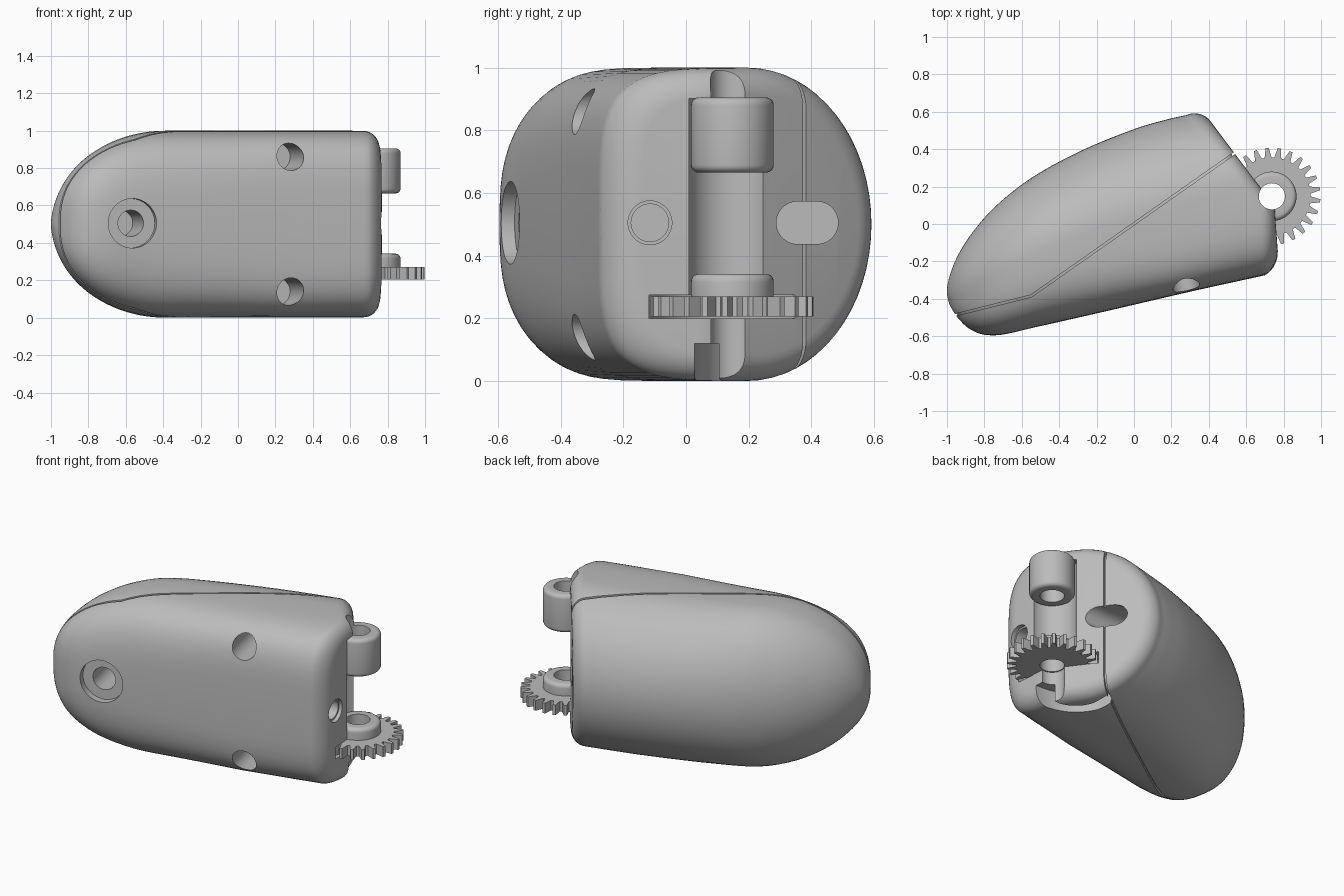
import bpy, bmesh
from math import sin, cos, pi, sqrt, radians
from mathutils import Vector

cube = bpy.data.objects.get("Cube")
if cube:
    bpy.data.objects.remove(cube)

grey = bpy.data.materials.new("plain_grey")
grey.use_nodes = True
grey.diffuse_color = (0.5, 0.5, 0.5, 1)
grey.node_tree.nodes["Principled BSDF"].inputs["Base Color"].default_value = (0.5, 0.5, 0.5, 1)


def make(name, verts, faces):
    """Mesh object with consistent outward normals."""
    mesh = bpy.data.meshes.new(name)
    mesh.from_pydata(verts, [], faces)
    bm = bmesh.new()
    bm.from_mesh(mesh)
    bmesh.ops.remove_doubles(bm, verts=bm.verts, dist=1e-5)
    bmesh.ops.recalc_face_normals(bm, faces=bm.faces)
    bm.to_mesh(mesh)
    bm.free()
    mesh.materials.append(grey)
    obj = bpy.data.objects.new(name, mesh)
    bpy.context.collection.objects.link(obj)
    return obj


def smooth(obj, angle=32):
    bpy.ops.object.select_all(action='DESELECT')
    obj.select_set(True)
    bpy.context.view_layer.objects.active = obj
    bpy.ops.object.shade_smooth_by_angle(angle=radians(angle))


def cut(obj, tool):
    """Subtract the tool and discard it."""
    mod = obj.modifiers.new("cut", 'BOOLEAN')
    mod.operation, mod.solver, mod.object = 'DIFFERENCE', 'EXACT', tool
    bpy.ops.object.select_all(action='DESELECT')
    bpy.context.view_layer.objects.active = obj
    bpy.ops.object.modifier_apply(modifier=mod.name)
    bpy.data.objects.remove(tool)


def prism(name, outline, z0, z1):
    n = len(outline)
    verts = [(x, y, z) for z in (z0, z1) for x, y in outline]
    sides = [(i, (i + 1) % n, n + (i + 1) % n, n + i) for i in range(n)]
    return make(name, verts, sides + [tuple(range(n)), tuple(range(n, 2 * n))])


def rod(radius, start, direction, length, wide=1.0):
    """Cylinder cutter from a start point; wide stretches it sideways."""
    d = Vector(direction).normalized()
    side = d.cross(Vector((0, 0, 1)))
    side = side.normalized() if side.length > 0.01 else Vector((1, 0, 0))
    up = side.cross(d)
    n, verts = 48, []
    for k in (0, length):
        for i in range(n):
            a = 2 * pi * i / n
            shift = (wide - 1) * radius * (1 if cos(a) > 0 else -1)
            verts.append(Vector(start) + d * k + side * (radius * cos(a) + shift) + up * radius * sin(a))
    sides = [(i, (i + 1) % n, n + (i + 1) % n, n + i) for i in range(n)]
    return make("cutter", verts, sides + [tuple(range(n)), tuple(range(n, 2 * n))])


def spline(points, before, steps):
    """Catmull-Rom samples through plan points."""
    p = [Vector(q) for q in [before] + points]
    p.append(p[-1] * 2 - p[-2])
    out = []
    for i in range(1, len(p) - 2):
        a, b, c, d = p[i - 1:i + 3]
        for k in range(steps):
            t = k / steps
            out.append(0.5 * (2 * b + (c - a) * t + (2 * a - 5 * b + 4 * c - d) * t * t
                              + (3 * b - a - 3 * c + d) * t ** 3))
    return out + [p[-2]]


# Plan outline of the shell: front side and back side, nose to open end
FRONT = [(-.99, -.42), (-.97, -.46), (-.935, -.51), (-.88, -.56), (-.8, -.592), (-.68, -.588),
         (-.45, -.535), (-.1, -.455), (.3, -.362), (.55, -.307), (.7, -.274)]
BACK = [(-.99, -.42), (-1, -.35), (-.98, -.26), (-.935, -.155), (-.86, -.04), (-.735, .1),
        (-.54, .252), (-.28, .393), (0, .507), (.18, .56), (.28, .582)]


def loft(name, inset=0.0, ring=64, fillet=0.085):
    front, back = spline(FRONT, BACK[1], 5), spline(BACK, FRONT[1], 5)
    stations = [(f, b, 0, 0) for f, b in zip(front, back)]
    for k in range(1, 8):
        a = k * pi / 14
        stations.append((front[-1], back[-1], fillet * (1 - cos(a)), fillet * sin(a)))
    outward, verts = Vector((.89, .456)), []
    for j, (f, b, shrink, advance) in enumerate(stations):
        mid, half = (f + b) / 2, (b - f) / 2
        length = half.length
        axis = half / length if length > 1e-6 else Vector((0, 1))
        nose = min(0, (mid.x + .4) / .59)
        width = max(0, length - shrink - inset)
        height = max(0, .5 * sqrt(max(0, 1 - nose * nose)) - shrink - inset)
        ramp = min(1, j / (len(front) - 1)) ** 4
        # the front grows squarer towards the open end
        square = .68 - .23 * min(1, max(0, (mid.x + .8) / .9))
        for i in range(ring):
            a = 2 * pi * i / ring
            power = square if cos(a) < 0 else 1.0
            u = abs(cos(a)) ** power * (1 if cos(a) > 0 else -1)
            w = abs(sin(a)) ** power * (1 if sin(a) > 0 else -1)
            s = (1 + u * width / max(length, 1e-6)) / 2
            bulge = .123 * max(0, min(s / .32, (1 - s) / .68)) * ramp
            p = mid + axis * u * width + outward * (bulge + advance - inset * ramp)
            verts.append((p.x, p.y, .5 + w * height))
    faces = []
    for j in range(len(stations) - 1):
        for i in range(ring):
            k = (i + 1) % ring
            faces.append((j * ring + i, j * ring + k, (j + 1) * ring + k, (j + 1) * ring + i))
    # end cap in upright strips
    base = (len(stations) - 1) * ring
    for i in range(ring // 2):
        strip = [base + i, base + i + 1, base + (ring - i - 1) % ring, base + (ring - i) % ring]
        faces.append(tuple(dict.fromkeys(strip)))
    return make(name, verts, faces)


def ribbon(name, path, half_width, z0, z1):
    """Upright slab following a plan path."""
    left, right = [], []
    for i, p in enumerate(path):
        along = (path[min(i + 1, len(path) - 1)] - path[max(i - 1, 0)]).normalized()
        normal = Vector((-along.y, along.x)) * half_width
        left.append(p + normal)
        right.append(p - normal)
    return prism(name, left + right[::-1], z0, z1)


shell = loft("finger_shell")

# Seam groove running around the shell
seam_path = [Vector(p) for p in ((-1.2, -.547), (-.55, -.385), (.535, .377), (.8, .563))]
seam = ribbon("seam_cutter", seam_path, .006, -.1, 1.1)
cut(seam, loft("seam_core", 0.017))
cut(shell, seam)

# Stepped fixing hole and two screw holes on the front
INWARD = (-.217, .976, 0)
cut(shell, rod(.132, (-.54, -.67, .505), INWARD, .155))
cut(shell, rod(.07, (-.54, -.67, .505), INWARD, .42))
for z in (.14, .86):
    cut(shell, rod(.073, (.316, -.5, z), INWARD, .5))

# Rimmed cable hole and cross-seam slot on the end
cut(shell, rod(.07, (1, -.115, .505), (-1, 0, 0), .26))
cut(shell, rod(.06, (1, -.115, .505), (-1, 0, 0), .6))
cut(shell, rod(.068, (.8, .387, .505), (-1, 0, 0), .48, 1.45))

# Hinge pocket, gear clearance, pin bore and curved cable outlet underneath
HX, HY = .737, .148
cut(shell, rod(.14, (HX, HY, .272), (0, 0, 1), .63))
cut(shell, rod(.268, (HX, HY, .2), (0, 0, 1), .074))
cut(shell, rod(.07, (HX, HY, -.1), (0, 0, 1), 1.2))
outlet = spline([(.85, .066), (.68, .068), (.56, .11), (.48, .2), (.44, .31)], (1, .066), 6)
cut(shell, ribbon("outlet_cutter", outlet, .037, -.1, .12))
smooth(shell)


def sleeve(name, z0, z1, round_bottom):
    """Hollow hinge barrel with rounded rims."""
    r, bore, e, n = .132, .07, .025, 48
    profile = [(bore, z0)]
    if round_bottom:
        profile += [(r - e + e * sin(a), z0 + e - e * cos(a)) for a in (k * pi / 10 for k in range(6))]
    else:
        profile.append((r, z0))
    profile += [(r - e + e * cos(a), z1 - e + e * sin(a)) for a in (k * pi / 10 for k in range(6))]
    profile.append((bore, z1))
    m = len(profile)
    verts = [(HX + q * cos(2 * pi * i / n), HY + q * sin(2 * pi * i / n), z)
             for i in range(n) for q, z in profile]
    faces = [(i * m + k, i * m + (k + 1) % m, (i + 1) % n * m + (k + 1) % m, (i + 1) % n * m + k)
             for i in range(n) for k in range(m)]
    smooth(make(name, verts, faces))


sleeve("upper_hinge_barrel", .665, .905, True)
sleeve("lower_hinge_collar", .268, .342, False)

# Spur gear: each tooth is root, root, tip, tip
TEETH = 25
rows = []
for t in range(TEETH):
    for offset, radius in ((0, .208), (.28, .208), (.5, .26), (.76, .26)):
        a = 2 * pi * (t + offset) / TEETH
        rows.append((cos(a), sin(a), radius))
gear_verts = [(HX + c * q, HY + s * q, z) for c, s, r in rows
              for q, z in ((.07, .205), (r, .205), (r, .27), (.07, .27))]
count = len(rows)
gear_faces = [(i * 4 + k, i * 4 + (k + 1) % 4, (i + 1) % count * 4 + (k + 1) % 4, (i + 1) % count * 4 + k)
              for i in range(count) for k in range(4)]
smooth(make("gear", gear_verts, gear_faces), 20)
